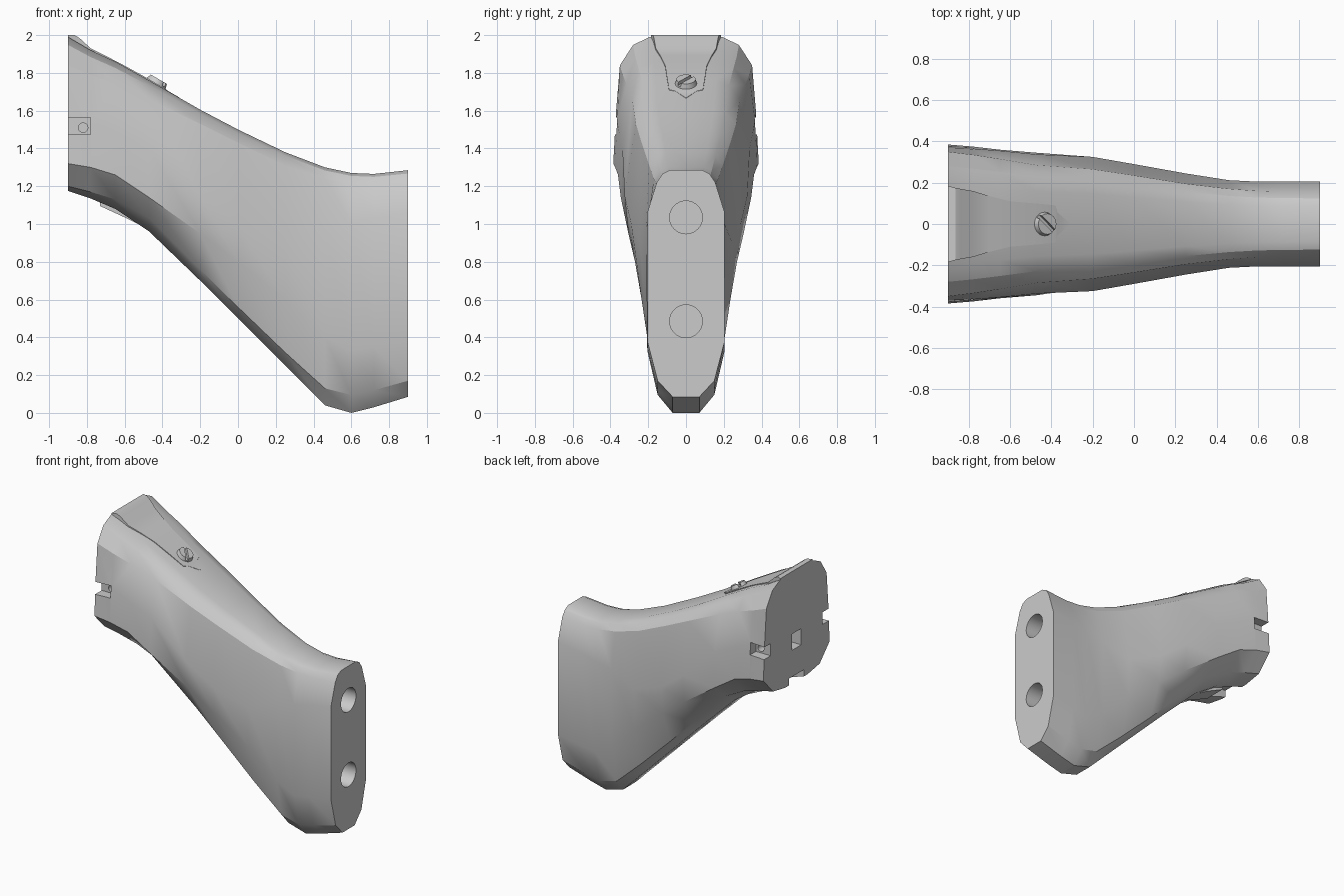
import bpy
import bmesh
import math
from mathutils import Matrix

default_cube = bpy.data.objects.get("Cube")
if default_cube:
    bpy.data.objects.remove(default_cube, do_unlink=True)

grey = bpy.data.materials.new("plain grey")
grey.use_nodes = True
grey.diffuse_color = (0.6, 0.6, 0.6, 1)
shader = next(n for n in grey.node_tree.nodes if n.type == "BSDF_PRINCIPLED")
shader.inputs["Base Color"].default_value = grey.diffuse_color


def make_object(name, bm):
    """Turn a bmesh into a grey object."""
    bmesh.ops.recalc_face_normals(bm, faces=bm.faces)
    mesh = bpy.data.meshes.new(name)
    bm.to_mesh(mesh)
    bm.free()
    mesh.materials.append(grey)
    obj = bpy.data.objects.new(name, mesh)
    bpy.context.collection.objects.link(obj)
    return obj


def loft(name, sections):
    """Skin closed rings of equal length and cap both ends."""
    bm = bmesh.new()
    rings = [[bm.verts.new(p) for p in ring] for ring in sections]
    for a, b in zip(rings, rings[1:]):
        for i in range(len(a)):
            j = (i + 1) % len(a)
            bm.faces.new((a[i], a[j], b[j], b[i]))
    bm.faces.new(rings[0])
    bm.faces.new(rings[-1])
    return make_object(name, bm)


def box(name, low, high):
    bm = bmesh.new()
    size = [h - l for l, h in zip(low, high)]
    centre = [(h + l) / 2 for l, h in zip(low, high)]
    matrix = Matrix.Translation(centre) @ Matrix.Diagonal((*size, 1))
    bmesh.ops.create_cube(bm, size=1, matrix=matrix)
    return make_object(name, bm)


def cylinder(name, centre, radius, depth, axis="Z", angle=0, top=None):
    bm = bmesh.new()
    matrix = Matrix.Translation(centre) @ Matrix.Rotation(angle, 4, axis)
    bmesh.ops.create_cone(bm, cap_ends=True, segments=32, radius1=radius,
                          radius2=radius if top is None else top,
                          depth=depth, matrix=matrix)
    return make_object(name, bm)


def activate(obj):
    bpy.ops.object.select_all(action="DESELECT")
    obj.select_set(True)
    bpy.context.view_layer.objects.active = obj


def cut(obj, cutters):
    """Subtract each cutter, then discard it."""
    activate(obj)
    for cutter in cutters:
        cutter.hide_render = True
        mod = obj.modifiers.new("cut", "BOOLEAN")
        mod.operation = "DIFFERENCE"
        mod.solver = "EXACT"
        mod.object = cutter
        bpy.ops.object.modifier_apply(modifier=mod.name)
        bpy.data.objects.remove(cutter, do_unlink=True)


def body_ring(x, bottom, lower, side_low, side_high, upper, top):
    """Full cross-section from its right half, as (width, height) points."""
    crown = (upper[0] * 0.8, upper[1] + 0.72 * (top - upper[1]))
    half = [(lower[0] * 0.47, bottom), lower, side_low, side_high, upper,
            crown, (upper[0] * 0.55, top)]
    return ([(x, y, z) for y, z in half]
            + [(x, -y, z) for y, z in reversed(half)])


# Main body: position, bottom, lower bevel, two side points, upper bevel, top
stations = [
    (-.9, 1.175, (.27, 1.2), (.385, 1.32), (.37, 1.6), (.35, 1.84), 1.99),
    (-.78, 1.135, (.26, 1.17), (.375, 1.3), (.365, 1.55), (.335, 1.79), 1.92),
    (-.65, 1.08, (.25, 1.13), (.36, 1.26), (.355, 1.49), (.315, 1.74), 1.86),
    (-.47, .96, (.22, 1.03), (.345, 1.14), (.337, 1.4), (.285, 1.66), 1.76),
    (-.2, .7, (.2, .76), (.305, .95), (.325, 1.15), (.265, 1.53), 1.605),
    (0, .5, (.18, .56), (.27, .8), (.29, 1), (.235, 1.43), 1.5),
    (.25, .25, (.165, .32), (.235, .6), (.245, .9), (.195, 1.31), 1.38),
    (.46, .04, (.15, .13), (.205, .4), (.212, .98), (.17, 1.24), 1.3),
    (.6, 0, (.15, .095), (.205, .33), (.205, 1), (.16, 1.215), 1.27),
    (.72, .03, (.15, .12), (.205, .35), (.205, 1.03), (.157, 1.21), 1.265),
    (.9, .085, (.15, .17), (.205, .38), (.205, 1.06), (.155, 1.22), 1.285),
]
body = loft("stock_body", [body_ring(*s) for s in stations])

# Round holes in the rear end, square socket and notch in the front end
cutters = [cylinder("rear_hole", (.8, 0, z), .087, .8, "Y", math.pi / 2)
           for z in (.485, 1.035)]
cutters.append(box("front_socket", (-1, -.055, 1.42), (-.72, .055, 1.54)))
cutters.append(box("bottom_notch", (-1, -.09, 1), (-.73, .09, 1.225)))

# Side slots, each with a small pin hole
for side in (-1, 1):
    inner, outer = sorted((side * .3, side * .5))
    cutters.append(box("side_slot", (-1, inner, 1.475), (-.78, outer, 1.565)))
    cutters.append(cylinder("pin_hole", (-.82, side * .3, 1.51), .025, .16,
                            "X", math.pi / 2))
cut(body, cutters)

# Upper strap: position, half width, height
strap_rows = [(-.9, .185, 2), (-.865, .175, 2), (-.84, .17, 1.985),
              (-.78, .16, 1.93), (-.7, .135, 1.89), (-.6, .11, 1.838),
              (-.48, .1, 1.772), (-.38, .09, 1.712), (-.37, .055, 1.704),
              (-.31, .004, 1.67)]
strap = loft("upper_strap", [
    [(x, -w, z), (x, w, z), (x, w, z - .03), (x, -w, z - .03)]
    for x, w, z in strap_rows])

# Lower lug behind the bottom notch
lug = loft("lower_lug", [
    [(x, -w, z), (x, w, z), (x, w, z + .08), (x, -w, z + .08)]
    for x, w, z in [(-.73, .08, 1.095), (-.6, .08, 1.035), (-.5, .05, .985)]])

# Slotted strap screw, tilted to the slope
screw = cylinder("strap_screw", (0, 0, 0), .064, .05, top=.05)
slot = box("screw_slot", (-.1, -.01, .005), (.1, .01, .1))
slot.rotation_euler.z = math.radians(-42)
bpy.context.view_layer.update()
cut(screw, [slot])
screw.location = (-.432, 0, 1.745)
screw.rotation_euler.y = math.radians(30)

for obj in (body, strap, lug, screw):
    activate(obj)
    bpy.ops.object.shade_smooth_by_angle(angle=math.radians(28))
